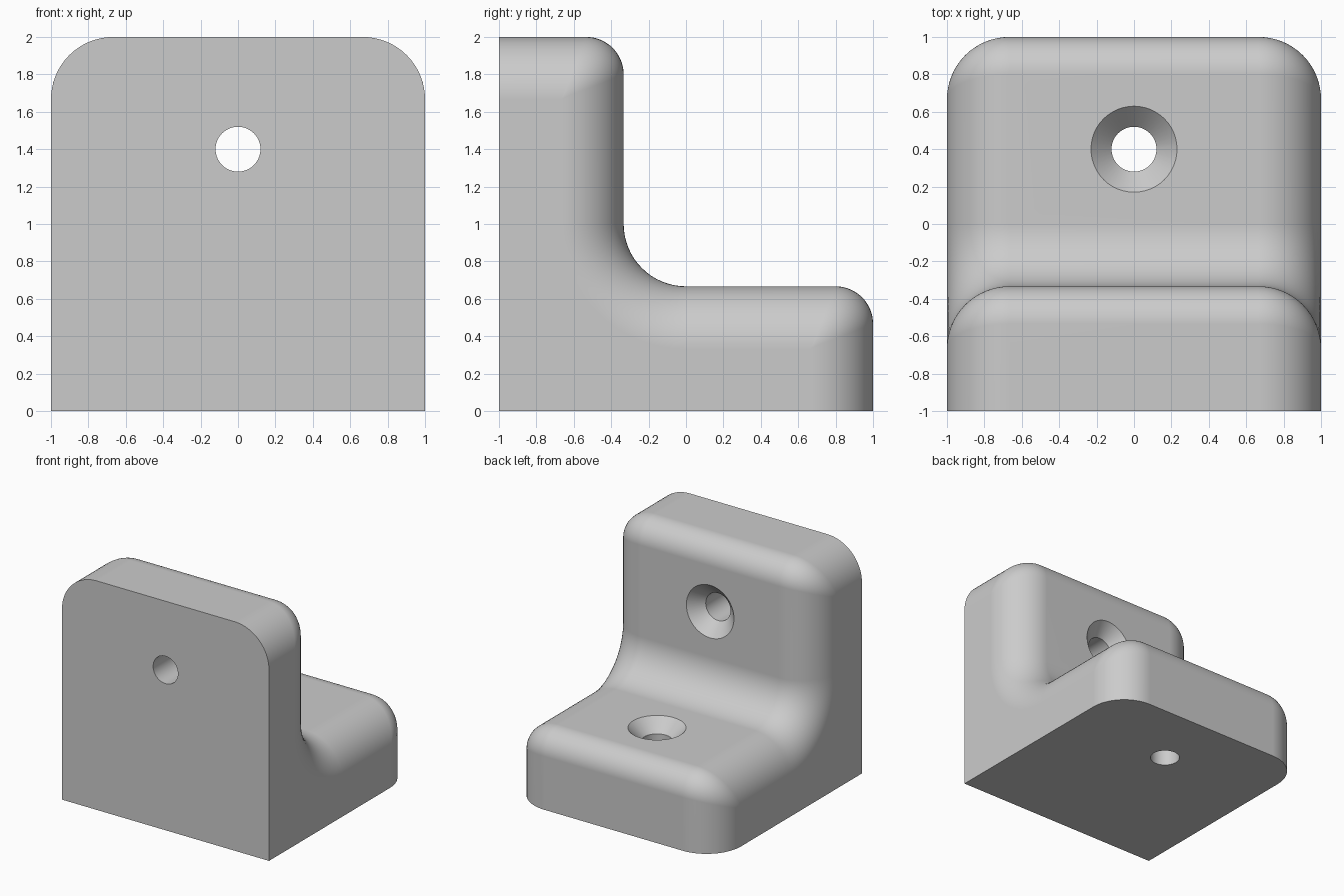
import bpy, bmesh
from math import sin, cos, pi
from mathutils import Vector, Matrix

cube = bpy.data.objects.get("Cube")
if cube:
    bpy.data.objects.remove(cube, do_unlink=True)

THICK = 2 / 3        # plate thickness
SIDE_R = 1 / 3       # rounding of side edges, outer corners and inner bend
END_R = 0.2          # rounding of the two plate ends
STEPS = 16

grey = bpy.data.materials.new("plain grey")
grey.use_nodes = True
grey.diffuse_color = (0.6, 0.6, 0.6, 1)
grey.node_tree.nodes["Principled BSDF"].inputs["Base Color"].default_value = (0.6, 0.6, 0.6, 1)


def make_object(name, bm):
    bmesh.ops.recalc_face_normals(bm, faces=bm.faces)
    mesh = bpy.data.meshes.new(name)
    bm.to_mesh(mesh)
    bm.free()
    mesh.materials.append(grey)
    obj = bpy.data.objects.new(name, mesh)
    bpy.context.collection.objects.link(obj)
    return obj


def section(t):
    """L-shaped loop for side-rounding angle t (0 = flat middle, pi/2 = side face)."""
    inset = SIDE_R * (1 - cos(t))
    x = 1 - SIDE_R + SIDE_R * sin(t)
    # rolling-ball corner of the base plate's free end
    core_r = SIDE_R - END_R
    core_x = 1 - SIDE_R + core_r * sin(t)
    core_in = END_R + core_r * (1 - cos(t))
    up = Vector((sin(t), 0, cos(t)))
    out = Vector((sin(t), cos(t), 0))
    core = Vector((core_x, 1 - core_in, THICK - core_in))
    corner = [core + END_R * (up.lerp(out, 0) if t > 1.57 else up.slerp(out, i / STEPS))
              for i in range(STEPS + 1)]
    # inner bend, from upright to base
    r = SIDE_R + inset
    bend = [Vector((x, -r * cos(a), 1 - r * sin(a)))
            for a in (pi / 2 * i / STEPS for i in range(STEPS + 1))]
    # the upright's free end mirrors the base's free end across the bend
    top = [Vector((p.x, p.z - 1, p.y + 1)) for p in reversed(corner)]
    return ([Vector((x, -1, 0)), Vector((x, -1, 2 - inset))] + top + bend
            + corner + [Vector((x, 1 - inset, 0))])


# Bracket body: skin the sections from one side to the other
bm = bmesh.new()
right = [section(pi / 2 * i / STEPS) for i in range(STEPS + 1)]
left = [[Vector((-p.x, p.y, p.z)) for p in ring] for ring in reversed(right)]
rings = [[bm.verts.new(p) for p in ring] for ring in left + right]
for a, b in zip(rings, rings[1:]):
    for i in range(len(a)):
        j = (i + 1) % len(a)
        bm.faces.new((a[i], a[j], b[j], b[i]))
bm.faces.new(rings[0])
bm.faces.new(rings[-1])
bmesh.ops.remove_doubles(bm, verts=bm.verts, dist=0.0001)
bmesh.ops.dissolve_degenerate(bm, edges=bm.edges, dist=0.0001)
# merge the flat back, bottom and side strips into single faces
bmesh.ops.dissolve_limit(bm, angle_limit=0.002, verts=bm.verts, edges=bm.edges)
bracket = make_object("corner_bracket", bm)


# Countersunk screw holes: turned cutters
def screw_cutter(name, matrix):
    bm = bmesh.new()
    outline = [(0.12, -0.9), (0.12, -0.11), (0.23, 0), (0.23, 0.2)]
    n = 48
    loops = [[bm.verts.new((r * cos(2 * pi * k / n), r * sin(2 * pi * k / n), z))
              for k in range(n)] for r, z in outline]
    for a, b in zip(loops, loops[1:]):
        for k in range(n):
            bm.faces.new((a[k], a[(k + 1) % n], b[(k + 1) % n], b[k]))
    bm.faces.new(loops[0])
    bm.faces.new(loops[-1])
    bm.transform(matrix)
    cutter = make_object(name, bm)
    cutter.hide_render = True
    return cutter


base_hole = screw_cutter("base_hole_cutter", Matrix.Translation((0, 0.4, THICK)))
wall_hole = screw_cutter("upright_hole_cutter",
                         Matrix.Translation((0, THICK - 1, 1.4)) @ Matrix.Rotation(-pi / 2, 4, 'X'))

bpy.ops.object.select_all(action='DESELECT')
bracket.select_set(True)
bpy.context.view_layer.objects.active = bracket
for cutter in (base_hole, wall_hole):
    mod = bracket.modifiers.new("screw_hole", 'BOOLEAN')
    mod.operation = 'DIFFERENCE'
    mod.solver = 'EXACT'
    mod.object = cutter
    bpy.ops.object.modifier_apply(modifier=mod.name)
    bpy.data.objects.remove(cutter, do_unlink=True)

# Smooth rounds, crisp rims and flat faces
bpy.ops.object.shade_smooth_by_angle(angle=0.5)
weighted = bracket.modifiers.new("flat_face_normals", 'WEIGHTED_NORMAL')
weighted.keep_sharp = True
